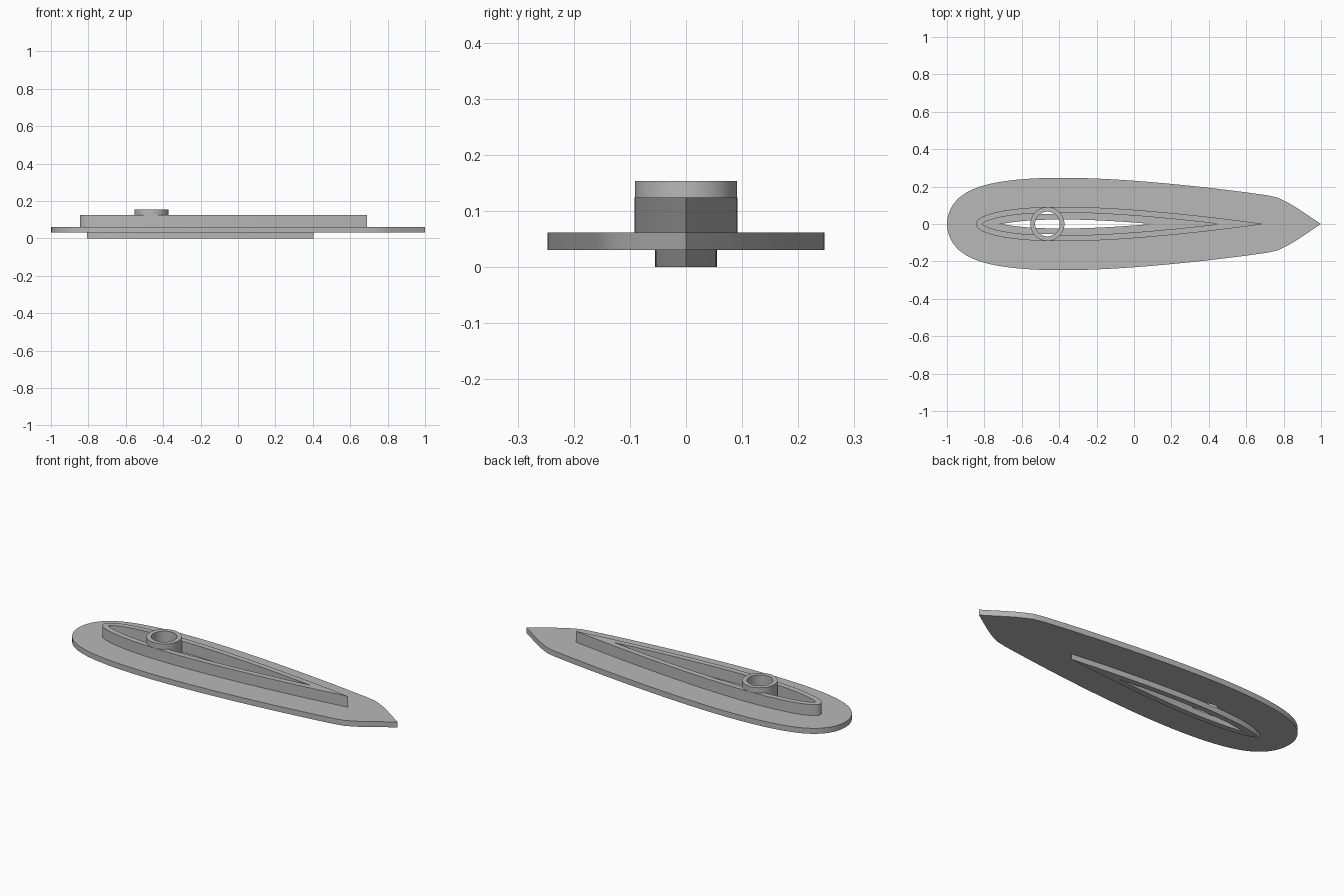
import bpy, bmesh, math

cube = bpy.data.objects.get("Cube")
if cube:
    bpy.data.objects.remove(cube, do_unlink=True)

grey = bpy.data.materials.new("Plain grey")
grey.use_nodes = True
COLOUR = (0.48, 0.48, 0.48, 1)
grey.diffuse_color = COLOUR
grey.node_tree.nodes["Principled BSDF"].inputs["Base Color"].default_value = COLOUR

NOSE, CHORD, THICK = -0.845, 1.535, 0.12
STEPS = 64


def foil_half(t):
    """Half thickness of the symmetric foil at chord fraction t."""
    return 5 * THICK * (0.2969 * math.sqrt(t) - 0.126 * t - 0.3516 * t**2
                        + 0.2843 * t**3 - 0.1036 * t**4)


def foil_side(offset):
    """Upper side of the foil, moved outward by offset, trimmed at the centreline."""
    raw = []
    for i in range(STEPS + 1):
        u = i / STEPS
        du = 0.0005
        a, b = max(u - du, 0), min(u + du, 1)
        dx, dy = b * b - a * a, foil_half(b * b) - foil_half(a * a)
        if i == 0:
            dx, dy = 0, 1
        n = math.hypot(dx, dy)
        raw.append((NOSE + CHORD * u * u - offset * dy / n,
                    CHORD * foil_half(u * u) + offset * dx / n))
    if offset >= 0:
        return raw
    side = []
    for p, q in zip(raw, raw[1:]):
        if (p[1] < 0) != (q[1] < 0):
            f = p[1] / (p[1] - q[1])
            side.append((p[0] + f * (q[0] - p[0]), 0))
        if q[1] > 0:
            side.append(q)
    return side


def mirrored(side):
    """Close a half outline across the centreline."""
    return side + [(x, -y) for x, y in reversed(side) if y > 1e-6]


def circle(x, radius, count=64):
    return [(x + radius * math.cos(math.tau * i / count),
             radius * math.sin(math.tau * i / count)) for i in range(count)]


def prism(name, outline, z0, z1):
    bm = bmesh.new()
    face = bm.faces.new([bm.verts.new((x, y, z0)) for x, y in outline])
    new = bmesh.ops.extrude_face_region(bm, geom=[face])["geom"]
    for v in new:
        if isinstance(v, bmesh.types.BMVert):
            v.co.z = z1
    bmesh.ops.recalc_face_normals(bm, faces=bm.faces)
    mesh = bpy.data.meshes.new(name)
    bm.to_mesh(mesh)
    bm.free()
    mesh.materials.append(grey)
    obj = bpy.data.objects.new(name, mesh)
    bpy.context.collection.objects.link(obj)
    return obj


def select(obj):
    bpy.ops.object.select_all(action="DESELECT")
    obj.select_set(True)
    bpy.context.view_layer.objects.active = obj


def part(name, outline, z0, z1, holes):
    """Prism with vertical openings cut right through it."""
    obj = prism(name, outline, z0, z1)
    for hole in holes:
        cutter = prism("cutter", hole, z0 - 0.1, z1 + 0.1)
        cutter.hide_render = True
        select(obj)
        mod = obj.modifiers.new("opening", "BOOLEAN")
        mod.operation, mod.solver, mod.object = "DIFFERENCE", "EXACT", cutter
        bpy.ops.object.modifier_apply(modifier=mod.name)
        bpy.data.objects.remove(cutter, do_unlink=True)
    select(obj)
    bpy.ops.object.shade_smooth_by_angle(angle=math.radians(30))
    return obj


# Heights and collar position
BASE, TOP, FRAME_TOP, COLLAR_TOP = 0.031, 0.062, 0.124, 0.154
COLLAR_X, BORE = -0.463, 0.066
slot = mirrored(foil_side(-0.068))

# Wide plate with a rounded nose and a pointed tail
tail = [(0.765, 0.142), (0.8, 0.126), (0.84, 0.105), (0.885, 0.077), (1, 0)]
part("base_plate", mirrored(foil_side(0.155) + tail), BASE, TOP,
     [slot, circle(COLLAR_X, BORE)])

# Frame standing on the plate, opened where the collar passes through
part("upper_frame", mirrored(foil_side(0)), TOP, FRAME_TOP,
     [mirrored(foil_side(-0.031)), circle(COLLAR_X, 0.076)])

# Narrow frame below the plate
part("lower_frame", mirrored(foil_side(-0.037)), 0, BASE, [slot])

# Round collar
part("collar", circle(COLLAR_X, 0.091), TOP, COLLAR_TOP, [circle(COLLAR_X, BORE)])
